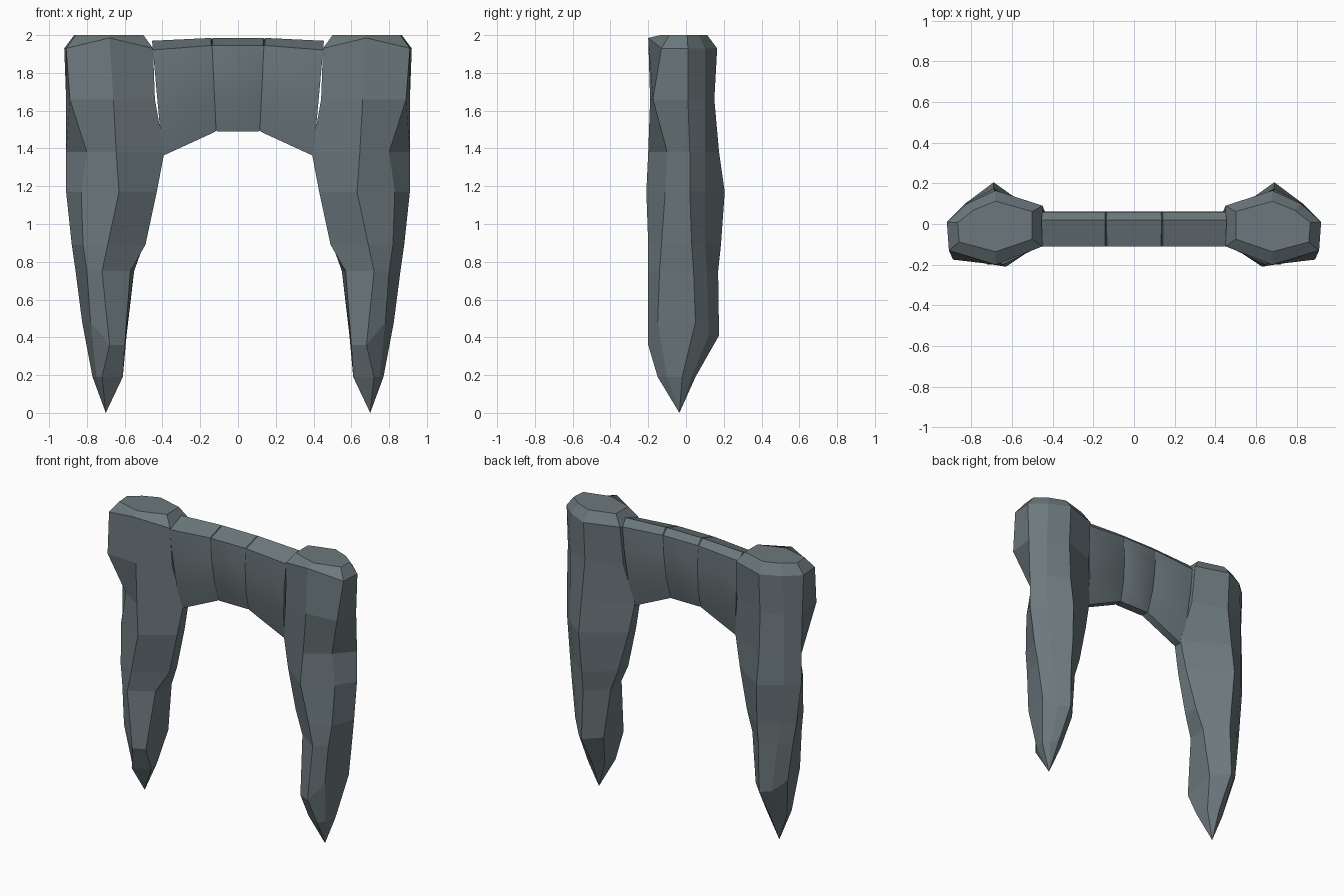
import bpy, bmesh
from mathutils import Vector

if "Cube" in bpy.data.objects:
    bpy.data.objects.remove(bpy.data.objects["Cube"])

stone = bpy.data.materials.new("slate")
stone.diffuse_color = (.15, .19, .205, 1)
stone.use_nodes = True
stone.node_tree.nodes["Principled BSDF"].inputs["Base Color"].default_value = stone.diffuse_color


def loft(name, rings, tip=None, smooth=False, mirror=False):
    """Skin a list of equal-length rings; close with caps or a tip point."""
    s = -1 if mirror else 1
    bm = bmesh.new()
    vr = [[bm.verts.new((s * x, y, z)) for x, y, z in r] for r in rings]
    n = len(vr[0])
    for a, b in zip(vr, vr[1:]):
        for i in range(n):
            j = (i + 1) % n
            bm.faces.new((a[i], a[j], b[j], b[i]))
    bm.faces.new(vr[0])
    if tip:
        t = bm.verts.new((s * tip[0], tip[1], tip[2]))
        for i in range(n):
            bm.faces.new((vr[-1][i], vr[-1][(i + 1) % n], t))
    else:
        bm.faces.new(vr[-1])
    bmesh.ops.recalc_face_normals(bm, faces=bm.faces)
    me = bpy.data.meshes.new(name)
    bm.to_mesh(me)
    bm.free()
    me.materials.append(stone)
    ob = bpy.data.objects.new(name, me)
    bpy.context.collection.objects.link(ob)
    if smooth:
        bpy.ops.object.select_all(action='DESELECT')
        ob.select_set(True)
        bpy.context.view_layer.objects.active = ob
        bpy.ops.object.shade_smooth_by_angle(angle=0.6)
    return ob


# Rock pillar: z, then seven (x, y) points going inner-front, front,
# outer-front, outer, outer-back, back, inner-back
SECTIONS = [
    (1.93, (.45, -.11), (.68, -.20), (.91, -.13), (.92, .01), (.82, .10), (.68, .165), (.45, .09)),
    (1.66, (.44, -.10), (.66, -.19), (.89, -.175), (.91, .01), (.83, .10), (.68, .15), (.44, .065)),
    (1.38, (.39, -.05), (.645, -.20), (.80, -.10), (.91, .02), (.83, .10), (.69, .175), (.39, .01)),
    (1.17, (.43, -.06), (.63, -.21), (.83, -.11), (.91, .02), (.83, .10), (.69, .205), (.43, .02)),
    (.89, (.49, -.06), (.69, -.20), (.82, -.13), (.88, .03), (.80, .10), (.68, .185), (.50, .04)),
    (.75, (.57, -.10), (.72, -.20), (.80, -.14), (.86, .04), (.79, .11), (.68, .17), (.55, .05)),
    (.41, (.60, -.165), (.68, -.20), (.78, -.15), (.825, .05), (.75, .12), (.69, .175), (.59, .07)),
    (.19, (.61, -.09), (.72, -.15), (.75, -.10), (.77, -.02), (.74, .03), (.69, .05), (.63, .0)),
]
rings = [[Vector((x, y, s[0])) for x, y in s[1:]] for s in SECTIONS]
rings[0][1].z = 1.985
rings[6][0].z = rings[6][1].z = .36
rings[6][2].z = rings[6][3].z = .48
# Flat top is the rim pulled in
centre = Vector((.68, 0, 2))
cap = [centre + Vector(((v.x - .68) * .78, v.y * .68, 0)) for v in rings[0]]
for label, m in (("left", True), ("right", False)):
    loft(label + "_pillar", [cap] + rings, tip=(.70, -.035, 0), mirror=m)

# Lintel stones: cross-section as (y, height fraction), thinning downwards
PROFILE = [(.06, .92), (.02, 1), (-.11, .92), (-.11, .65), (-.09, .3),
           (-.05, 0), (.005, 0), (.045, .3), (.062, .65)]


def station(x_top, x_bottom, z_top, z_bottom, shrink=1.0):
    mid = (z_top + z_bottom) / 2
    out = []
    for y, f in PROFILE:
        z = z_bottom + (z_top - z_bottom) * f
        out.append((x_bottom + (x_top - x_bottom) * f,
                    -.025 + (y + .025) * shrink, mid + (z - mid) * shrink))
    return out


loft("keystone", [station(-.139, -.116, 1.985, 1.49, .975), station(-.135, -.111, 1.985, 1.49),
                  station(.135, .111, 1.985, 1.49), station(.139, .116, 1.985, 1.49, .975)],
     smooth=True)
for label, m in (("left", True), ("right", False)):
    loft(label + "_lintel_stone",
         [station(.139, .116, 1.985, 1.49, .975), station(.143, .121, 1.985, 1.488),
          station(.455, .40, 1.97, 1.36)],
         smooth=True, mirror=m)
